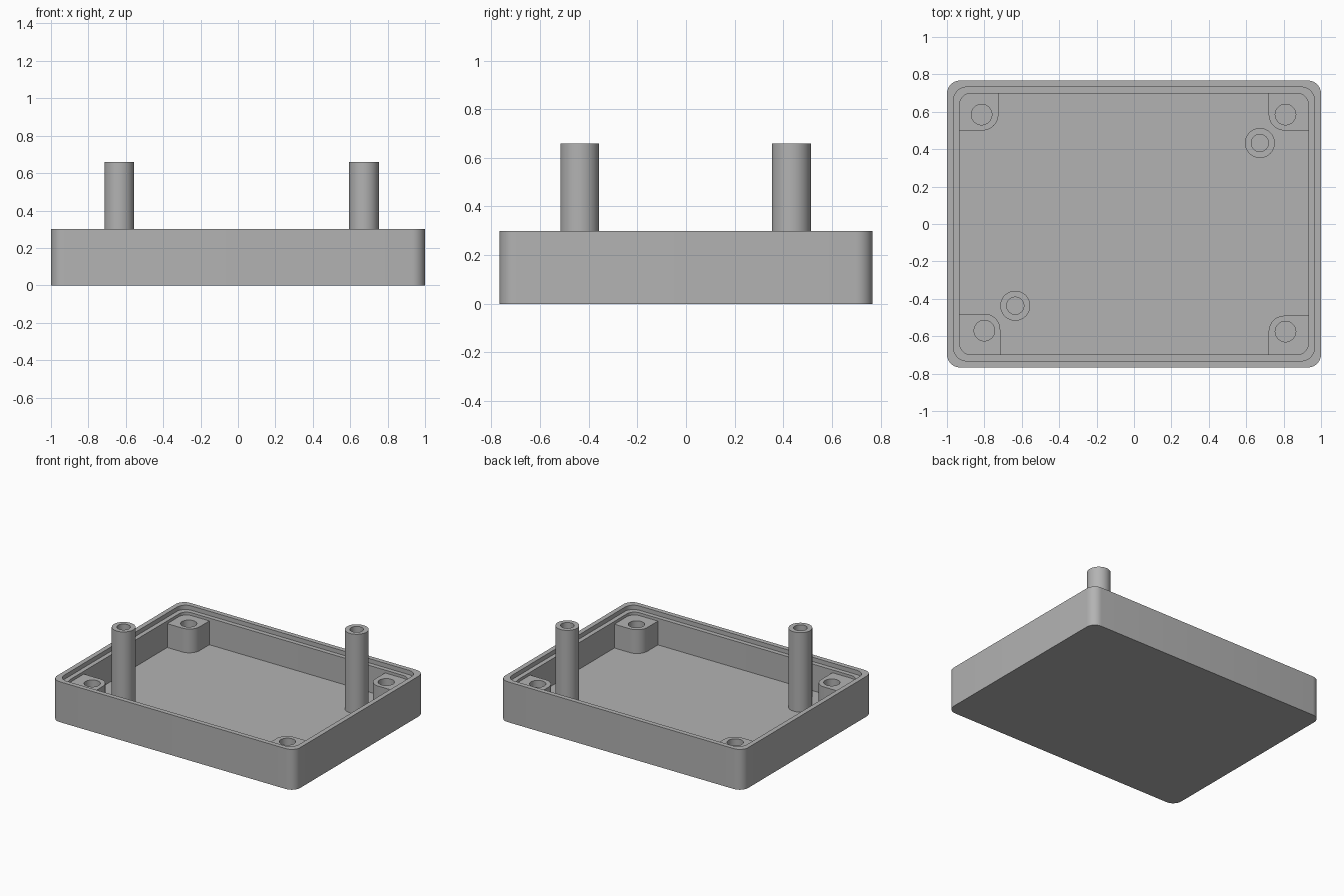
import bpy
import bmesh
from math import cos, sin, pi, radians

cube = bpy.data.objects.get("Cube")
if cube:
    bpy.data.objects.remove(cube, do_unlink=True)

HALF_X, HALF_Y = 1.0, 0.767
FLOOR, LEDGE, RIM = 0.07, 0.268, 0.30
BOSS_TOP, POST_TOP = 0.247, 0.66

grey = bpy.data.materials.new("plain grey")
grey.use_nodes = True
grey.diffuse_color = (0.45, 0.45, 0.45, 1)
grey.node_tree.nodes["Principled BSDF"].inputs["Base Color"].default_value = grey.diffuse_color


def arc(cx, cy, r, start, end, steps):
    """Points along an arc, angles in units of pi."""
    angles = [pi * (start + (end - start) * i / steps) for i in range(steps + 1)]
    return [(cx + r * cos(a), cy + r * sin(a)) for a in angles]


def circle(cx, cy, r):
    return arc(cx, cy, r, 0, 2, 48)[:-1]


def rounded_rect(hx, hy, r):
    points = []
    for i, (sx, sy) in enumerate([(1, 1), (-1, 1), (-1, -1), (1, -1)]):
        points += arc(sx * (hx - r), sy * (hy - r), r, i / 2, (i + 1) / 2, 8)
    return points


def finish(obj):
    obj.data.materials.clear()
    obj.data.materials.append(grey)
    bpy.ops.object.select_all(action='DESELECT')
    obj.select_set(True)
    bpy.context.view_layer.objects.active = obj
    bpy.ops.object.shade_smooth_by_angle(angle=radians(30))


def prism(name, loops, z0, z1):
    """Upright prism from an outline and its holes."""
    curve = bpy.data.curves.new(name, 'CURVE')
    curve.dimensions = '2D'
    curve.fill_mode = 'BOTH'
    curve.extrude = (z1 - z0) / 2
    for loop in loops:
        spline = curve.splines.new('POLY')
        spline.points.add(len(loop) - 1)
        for point, (x, y) in zip(spline.points, loop):
            point.co = (x, y, 0, 1)
        spline.use_cyclic_u = True
    obj = bpy.data.objects.new(name, curve)
    bpy.context.collection.objects.link(obj)
    bpy.ops.object.select_all(action='DESELECT')
    obj.select_set(True)
    bpy.context.view_layer.objects.active = obj
    bpy.ops.object.convert(target='MESH')
    obj = bpy.context.view_layer.objects.active
    bm = bmesh.new()
    bm.from_mesh(obj.data)
    bmesh.ops.remove_doubles(bm, verts=bm.verts, dist=0.0001)
    bmesh.ops.translate(bm, verts=bm.verts, vec=(0, 0, (z0 + z1) / 2))
    bmesh.ops.recalc_face_normals(bm, faces=bm.faces)
    bm.to_mesh(obj.data)
    bm.free()
    finish(obj)


# Tray: one shell lofted from the underside, over the rim and ledge, to the floor
bm = bmesh.new()
sections = [(0, 0.07, 0), (0, 0.07, RIM), (0.035, 0.07, RIM),
            (0.035, 0.07, LEDGE), (0.068, 0.06, LEDGE), (0.068, 0.06, FLOOR)]
rings = [[bm.verts.new((x, y, z)) for x, y in rounded_rect(HALF_X - inset, HALF_Y - inset, r)]
         for inset, r, z in sections]
for low, high in zip(rings, rings[1:]):
    for i in range(len(low)):
        j = (i + 1) % len(low)
        bm.faces.new((low[i], low[j], high[j], high[i]))
bm.faces.new(rings[0][::-1])
bm.faces.new(rings[-1])
bmesh.ops.recalc_face_normals(bm, faces=bm.faces)
mesh = bpy.data.meshes.new("tray")
bm.to_mesh(mesh)
bm.free()
tray = bpy.data.objects.new("tray", mesh)
bpy.context.collection.objects.link(tray)
finish(tray)

# Screw bosses in the corners: side signs, inner edges, hole centre
bosses = {
    "back_right_boss": (-1, 1, 0.725, 0.50, 0.815, 0.585),
    "back_left_boss": (1, 1, 0.72, 0.50, 0.81, 0.585),
    "front_right_boss": (-1, -1, 0.715, 0.48, 0.80, 0.57),
    "front_left_boss": (1, -1, 0.72, 0.49, 0.81, 0.575),
}
for name, (sx, sy, ex, ey, hx, hy) in bosses.items():
    r = 0.085
    outline = arc(ex + r, ey + r, r, 1, 1.5, 10) + [(0.95, ey), (0.95, 0.715), (ex, 0.715)]
    loops = [outline, circle(hx, hy, 0.055)]
    prism(name, [[(sx * x, sy * y) for x, y in loop] for loop in loops], FLOOR - 0.01, BOSS_TOP)

# Tall hollow posts on opposite corners
for name, x, y in [("back_left_post", 0.673, 0.433), ("front_right_post", -0.635, -0.437)]:
    prism(name, [circle(x, y, 0.08), circle(x, y, 0.046)], FLOOR - 0.01, POST_TOP)
